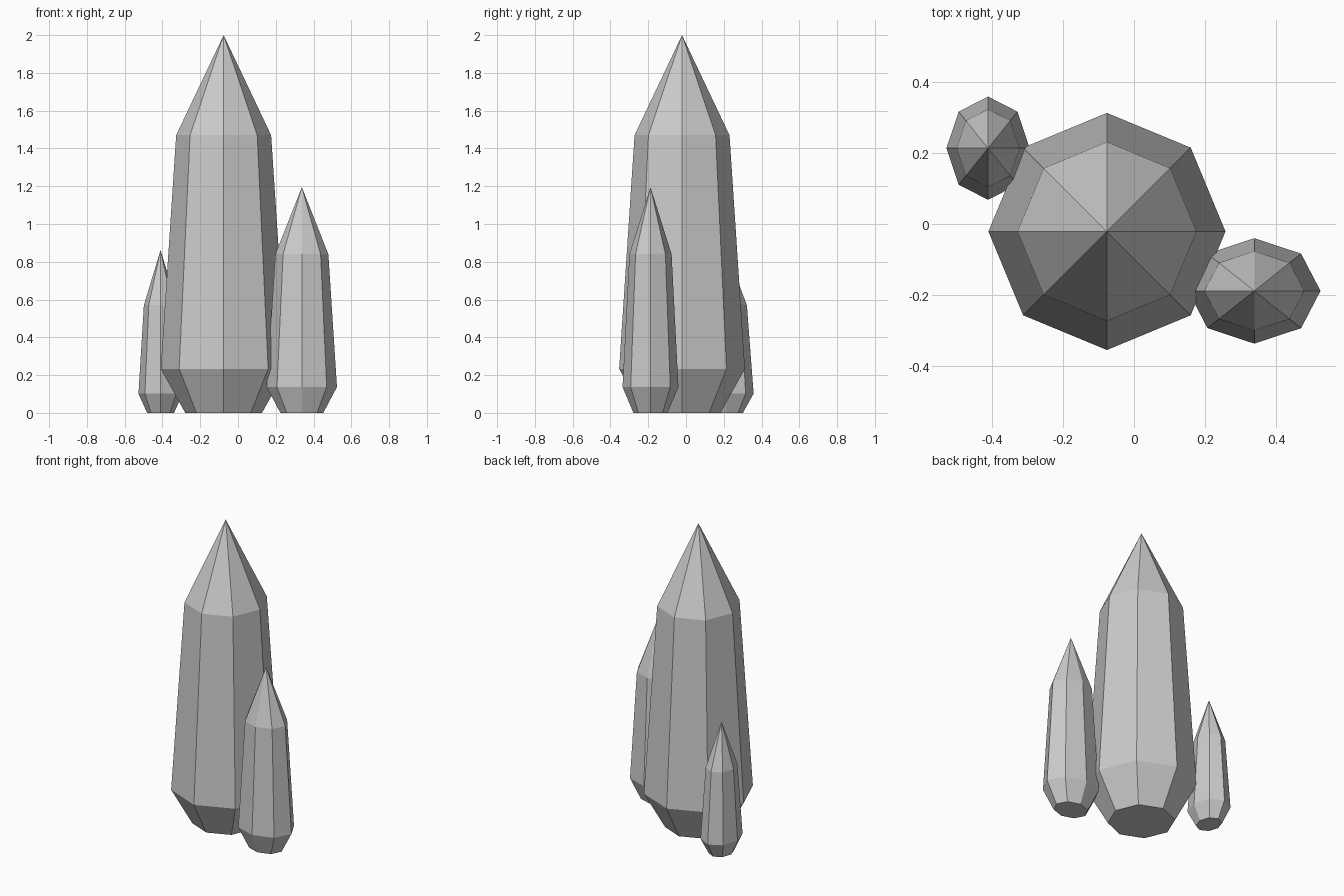
import bpy, bmesh, math

if "Cube" in bpy.data.objects:
    bpy.data.objects.remove(bpy.data.objects["Cube"])

SIDES = 8


def crystal(name, centre, rx, ry, z_wide, z_shoulder, z_tip):
    """Eight-sided crystal: narrow foot, wide belt, shoulder, pointed tip."""
    bm = bmesh.new()
    rings = []
    for scale, z in ((0.61, 0.0), (1.0, z_wide), (0.755, z_shoulder)):
        ring = []
        for i in range(SIDES):
            a = 2 * math.pi * i / SIDES
            ring.append(bm.verts.new((rx * scale * math.cos(a),
                                      ry * scale * math.sin(a), z)))
        rings.append(ring)
    tip = bm.verts.new((0, 0, z_tip))

    bm.faces.new(rings[0][::-1])
    for i in range(SIDES):
        j = (i + 1) % SIDES
        for low, high in zip(rings, rings[1:]):
            bm.faces.new((low[i], low[j], high[j], high[i]))
        bm.faces.new((rings[-1][i], rings[-1][j], tip))

    mesh = bpy.data.meshes.new(name)
    bm.to_mesh(mesh)
    bm.free()
    obj = bpy.data.objects.new(name, mesh)
    obj.location = (centre[0], centre[1], 0)
    bpy.context.collection.objects.link(obj)
    return obj


# Tall central crystal and its two smaller neighbours
crystal("main_crystal", (-0.076, -0.021), 0.333, 0.333, 0.233, 1.47, 2.0)
crystal("right_crystal", (0.338, -0.188), 0.186, 0.148, 0.137, 0.84, 1.195)
crystal("left_crystal", (-0.41, 0.213), 0.117, 0.145, 0.102, 0.57, 0.862)
